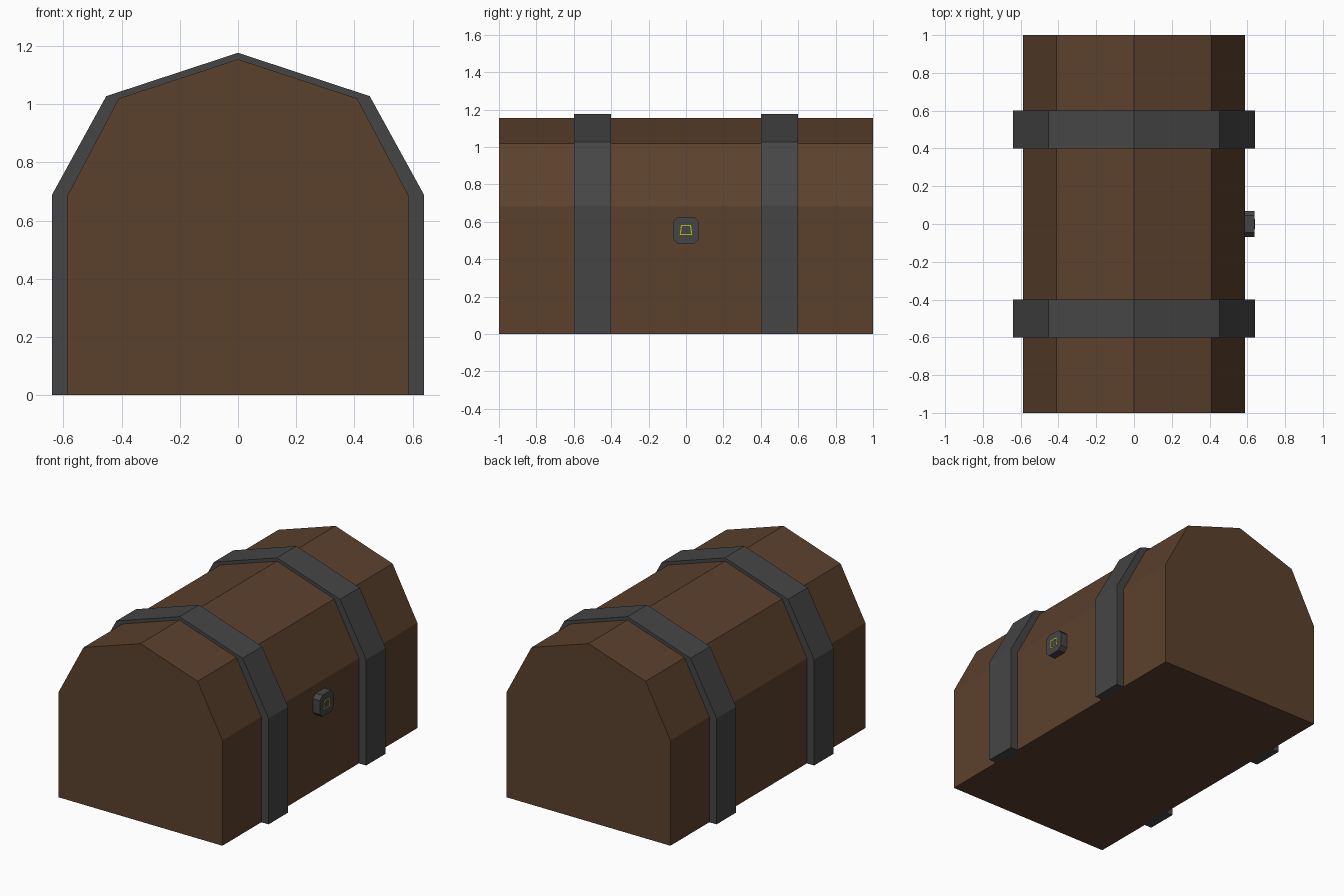
import bpy, bmesh

if "Cube" in bpy.data.objects:
    bpy.data.objects.remove(bpy.data.objects["Cube"])


def material(name, rgb):
    m = bpy.data.materials.new(name)
    m.diffuse_color = (*rgb, 1)
    m.use_nodes = True
    m.node_tree.nodes["Principled BSDF"].inputs["Base Color"].default_value = m.diffuse_color
    return m


WOOD = material("wood", (0.105, 0.052, 0.026))
IRON = material("iron", (0.06, 0.06, 0.06))
BRASS = material("brass", (0.5, 0.5, 0.0))


def prism(name, points, start, end, mat):
    """Extrude a closed 3D outline by the vector (end - start) along one axis."""
    bm = bmesh.new()
    face = bm.faces.new([bm.verts.new(p) for p in points])
    ext = bmesh.ops.extrude_face_region(bm, geom=[face], use_keep_orig=True)
    verts = [g for g in ext["geom"] if isinstance(g, bmesh.types.BMVert)]
    bmesh.ops.translate(bm, verts=verts, vec=[b - a for a, b in zip(start, end)])
    bmesh.ops.recalc_face_normals(bm, faces=bm.faces)
    mesh = bpy.data.meshes.new(name)
    bm.to_mesh(mesh)
    bm.free()
    mesh.materials.append(mat)
    obj = bpy.data.objects.new(name, mesh)
    bpy.context.collection.objects.link(obj)
    return obj


def along_y(name, profile, y0, y1, mat):
    return prism(name, [(x, y0, z) for x, z in profile], (0, y0, 0), (0, y1, 0), mat)


def along_x(name, profile, x0, x1, mat):
    return prism(name, [(x0, y, z) for y, z in profile], (x0, 0, 0), (x1, 0, 0), mat)


def mirrored(half):
    """Right-hand points up to the ridge, continued down the left side."""
    return half + [(-x, z) for x, z in reversed(half) if x > 0]


# Wooden base and faceted lid
along_y("base", mirrored([(0.588, 0), (0.588, 0.683)]), -1, 1, WOOD)
along_y("lid", mirrored([(0.588, 0.683), (0.41, 1.02), (0, 1.155)]), -1, 1, WOOD)

# Iron straps arching over the chest
outer = mirrored([(0.64, 0), (0.64, 0.688), (0.453, 1.028), (0, 1.177)])
inner = mirrored([(0.575, 0), (0.575, 0.68), (0.40, 1.01), (0, 1.14)])
for label, y in (("front", -0.5), ("back", 0.5)):
    along_y(label + "_strap", outer + inner[::-1], y - 0.1, y + 0.1, IRON)

# Lock plate with clipped corners
r, c, zc = 0.07, 0.045, 0.555
plate = [(r, -c), (r, c), (c, r), (-c, r), (-r, c), (-r, -c), (-c, -r), (c, -r)]
along_x("lock_plate", [(y, zc + z) for y, z in plate], 0.57, 0.638, IRON)

# Brass-edged keyhole
hole = [(-0.034, -0.026), (0.034, -0.026), (0.027, 0.028), (-0.027, 0.028)]
along_x("keyhole_rim", [(y, zc + z) for y, z in hole], 0.63, 0.639, BRASS)
along_x("keyhole", [(y * 0.8, zc + z * 0.8) for y, z in hole], 0.63, 0.640, IRON)
